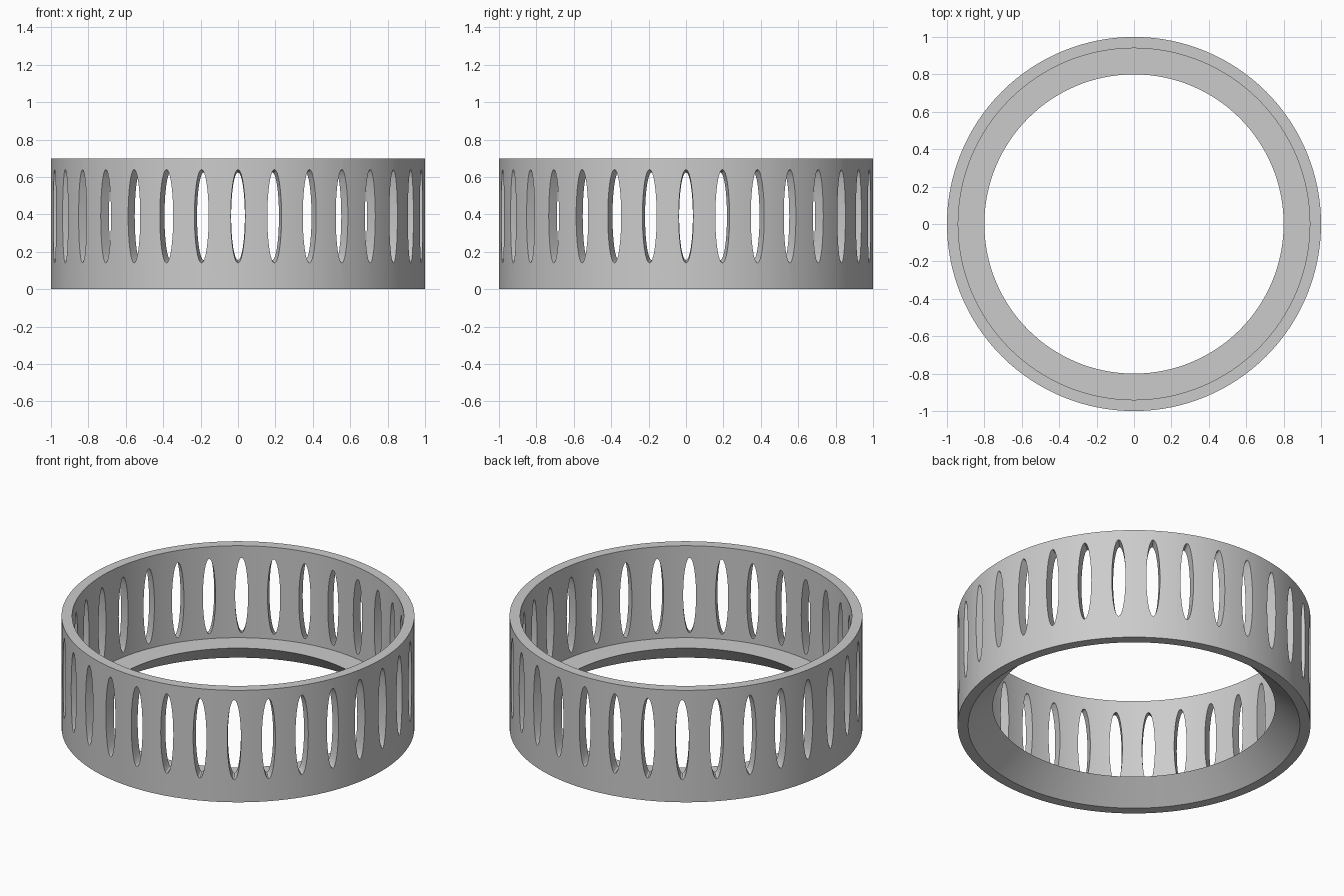
import bpy, bmesh
from math import sin, cos, tau, pi

cube = bpy.data.objects.get("Cube")
if cube:
    bpy.data.objects.remove(cube)

SEGMENTS = 128
SLOTS = 32
SLOT_Z, SLOT_HALF_H, SLOT_HALF_W = 0.39, 0.25, 0.039

grey = bpy.data.materials.new("plain grey")
grey.use_nodes = True
colour = (0.6, 0.6, 0.6, 1)
grey.diffuse_color = colour
grey.node_tree.nodes["Principled BSDF"].inputs["Base Color"].default_value = colour


def make_object(name, bm):
    bmesh.ops.recalc_face_normals(bm, faces=bm.faces)
    mesh = bpy.data.meshes.new(name)
    bm.to_mesh(mesh)
    bm.free()
    mesh.materials.append(grey)
    obj = bpy.data.objects.new(name, mesh)
    bpy.context.collection.objects.link(obj)
    return obj


def bridge(bm, first, second):
    n = len(first)
    for i in range(n):
        j = (i + 1) % n
        bm.faces.new((first[i], first[j], second[j], second[i]))


# Ring wall with an inward ledge that is bevelled underneath
profile = [(0.94, 0), (1, 0), (1, 0.7), (0.94, 0.7), (0.94, 0.125), (0.8, 0.125)]
bm = bmesh.new()
loops = []
for k in range(SEGMENTS):
    a = tau * k / SEGMENTS
    loops.append([bm.verts.new((r * cos(a), r * sin(a), z)) for r, z in profile])
for k in range(SEGMENTS):
    bridge(bm, loops[k], loops[(k + 1) % SEGMENTS])
ring = make_object("slotted_ring", bm)

# Oval slot cutters, tapering towards the axis
bm = bmesh.new()
for k in range(SLOTS):
    a = tau * k / SLOTS
    ends = []
    for r in (0.88, 1.08):
        end = []
        for i in range(32):
            t = tau * i / 32
            w = SLOT_HALF_W * r * cos(t)
            z = SLOT_Z + SLOT_HALF_H * r * sin(t)
            end.append(bm.verts.new((r * cos(a) - w * sin(a), r * sin(a) + w * cos(a), z)))
        bm.faces.new(end)
        ends.append(end)
    bridge(bm, *ends)
cutter = make_object("slot_cutters", bm)
cutter.hide_render = True

# Cut the slots and remove the helper
cut = ring.modifiers.new("slots", 'BOOLEAN')
cut.operation = 'DIFFERENCE'
cut.solver = 'EXACT'
cut.object = cutter
bpy.ops.object.select_all(action='DESELECT')
bpy.context.view_layer.objects.active = ring
ring.select_set(True)
bpy.ops.object.modifier_apply(modifier=cut.name)
bpy.data.objects.remove(cutter)
bpy.ops.object.shade_smooth_by_angle(angle=pi / 6)
